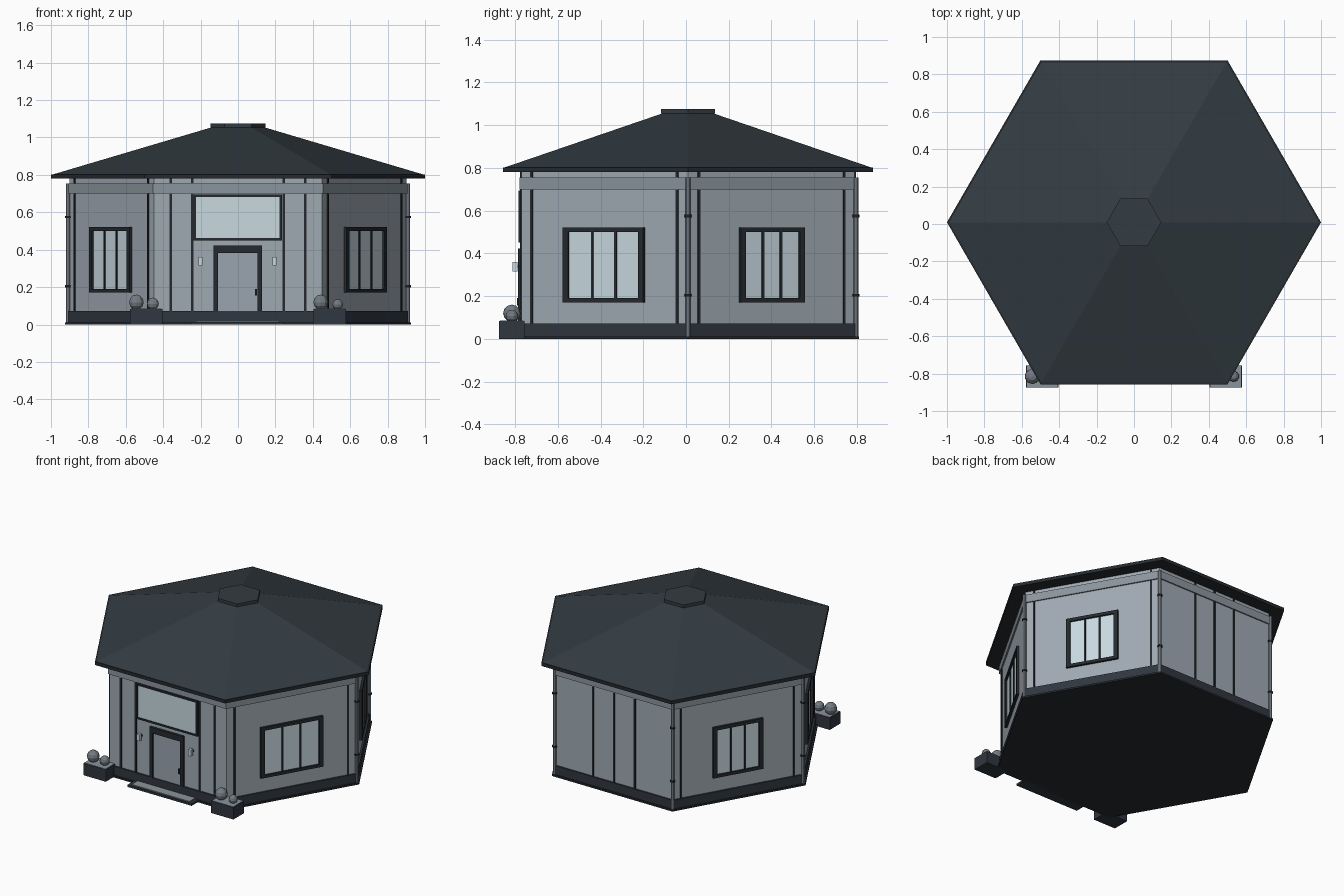
import bpy, bmesh, math
from mathutils import Vector, Matrix

if "Cube" in bpy.data.objects:
    bpy.data.objects.remove(bpy.data.objects["Cube"])

CY = 0.009          # building centre in y
AP = 0.78           # wall apothem
K = 1 / math.cos(math.radians(30))


def material(name, rgb):
    m = bpy.data.materials.new(name)
    m.diffuse_color = (*rgb, 1)
    m.use_nodes = True
    m.node_tree.nodes["Principled BSDF"].inputs["Base Color"].default_value = m.diffuse_color
    return m


ROOF = material("slate roof", (0.033, 0.045, 0.054))
TRIM = material("dark trim", (0.018, 0.023, 0.028))
BASE = material("plinth dark", (0.030, 0.038, 0.050))
WALL = material("wall grey", (0.35, 0.40, 0.45))
BAND = material("band grey", (0.26, 0.30, 0.34))
DOOR = material("door grey", (0.32, 0.37, 0.43))
GLASS = material("pale glass", (0.58, 0.70, 0.75))
PLANT = material("topiary grey", (0.17, 0.20, 0.23))


def finish(name, bm, mat):
    bmesh.ops.recalc_face_normals(bm, faces=bm.faces[:])
    me = bpy.data.meshes.new(name)
    bm.to_mesh(me)
    bm.free()
    me.materials.append(mat)
    ob = bpy.data.objects.new(name, me)
    bpy.context.collection.objects.link(ob)
    return ob


def prism(name, r0, r1, z0, z1, mat, sides=6, centre=(0, CY)):
    """Regular prism or frustum with a corner on +x."""
    bm = bmesh.new()
    rings = []
    for r, z in ((r0, z0), (r1, z1)):
        rings.append([bm.verts.new((centre[0] + r * math.cos(2 * math.pi * i / sides),
                                    centre[1] + r * math.sin(2 * math.pi * i / sides), z))
                      for i in range(sides)])
    for i in range(sides):
        j = (i + 1) % sides
        bm.faces.new((rings[0][i], rings[0][j], rings[1][j], rings[1][i]))
    bm.faces.new(rings[0])
    bm.faces.new(rings[1])
    return finish(name, bm, mat)


def boxes(name, angle, items, mat):
    """Boxes on the wall facing `angle`: (u0, u1, z0, z1, d0, d1), d measured outward."""
    a = math.radians(angle)
    n = Vector((math.cos(a), math.sin(a), 0))
    t = Vector((-n.y, n.x, 0))
    bm = bmesh.new()
    for u0, u1, z0, z1, d0, d1 in items:
        for v in bmesh.ops.create_cube(bm, size=1)['verts']:
            u = u1 if v.co.x > 0 else u0
            d = d1 if v.co.y > 0 else d0
            z = z1 if v.co.z > 0 else z0
            v.co = Vector((0, CY, z)) + t * u + n * (AP + d)
    return finish(name, bm, mat)


def frame(w0, w1, z0, z1, s, top, depth):
    """Side and top strips of a frame."""
    return [(w0, w0 + s, z0, z1, -.005, depth), (w1 - s, w1, z0, z1, -.005, depth),
            (w0 + s, w1 - s, z1 - top, z1, -.005, depth)]


# Body and roof
prism("ground_slab", .926, .926, 0, .012, TRIM)
prism("plinth", .914, .914, .012, .072, BASE)
prism("walls", AP * K, AP * K, .072, .782, WALL)
prism("frieze_band", .911, .911, .70, .755, BAND)
prism("eave", 1, 1, .78, .803, TRIM)
prism("roof", .988, .135, .803, 1.056, ROOF)
prism("roof_cap", .146, .146, 1.054, 1.075, ROOF)


def battens(us):
    return [(u - .006, u + .006, .072, .78, -.005, .006) for u in us]


# Battens
boxes("front_battens", -90, battens((-.36, -.245, .245, .36)), TRIM)
boxes("back_battens", 90, battens((-.16, 0, .16)), TRIM)

# Side walls: battens and three-pane windows
for label, ang, half in (("front_right", -30, .217), ("back_right", 30, .174),
                         ("back_left", 150, .174), ("front_left", 210, .217)):
    boxes(label + "_battens", ang, battens((-.393, .393)), TRIM)
    parts = frame(-half, half, .17, .522, .028, .022, .016)
    parts.append((-half + .028, half - .028, .17, .19, -.005, .016))
    inner = half - .028
    parts += [(u - .006, u + .006, .19, .50, -.005, .010)
              for u in (-inner / 3, inner / 3)]
    boxes(label + "_window_frame", ang, parts, TRIM)
    boxes(label + "_window_glass", ang, [(-inner, inner, .19, .50, -.005, .004)], GLASS)

# Downpipes with brackets at side and back corners
for i in (0, 1, 2, 3):
    c = math.radians(60 * i)
    at = (.908 * math.cos(c), CY + .908 * math.sin(c))
    prism("downpipe", .011, .011, .012, .755, BAND, 8, at)
    for z in (.205, .575):
        prism("pipe_bracket", .016, .016, z - .006, z + .006, TRIM, 8, at)

# Entrance
boxes("door_frame", -90, frame(-.13, .127, .07, .422, .024, .04, .016), TRIM)
boxes("door", -90, [(-.106, .103, .07, .382, -.005, .006)], DOOR)
boxes("door_handle", -90, [(.092, .102, .155, .19, .004, .02)], TRIM)
boxes("sign_frame", -90, frame(-.237, .235, .45, .695, .012, .012, .014)
      + [(-.225, .223, .45, .462, -.005, .014)], TRIM)
boxes("sign_panel", -90, [(-.225, .223, .462, .683, -.005, .009)], GLASS)
boxes("wall_lamps", -90, [(x - .011, x + .011, .315, .36, .018, .042)
                          for x in (-.2, .195)], GLASS)
boxes("lamp_arms", -90, [(x - .005, x + .005, .333, .343, -.005, .02)
                         for x in (-.2, .195)], TRIM)
boxes("door_step", -90, [(-.25, .245, 0, .014, 0, .088)], BASE)
boxes("step_plate", -90, [(-.225, .22, .012, .02, .012, .076)], BAND)

# Planters with round shrubs
for side, shrubs in ((-1, ((-.543, .041), (-.455, .033))),
                     (1, ((.442, .041), (.533, .029)))):
    lo, hi = sorted((side * .405, side * .577))
    boxes("planter", -90, [(lo, hi, 0, .083, -.015, .104)], BASE)
    boxes("planter_gravel", -90, [(lo + .004, hi - .004, .08, .086, -.011, .100)], BAND)
    for x, r in shrubs:
        bm = bmesh.new()
        bmesh.ops.create_uvsphere(bm, u_segments=10, v_segments=6, radius=r,
                                  matrix=Matrix.Translation((x, -.815, .078 + r)))
        finish("shrub", bm, PLANT)
